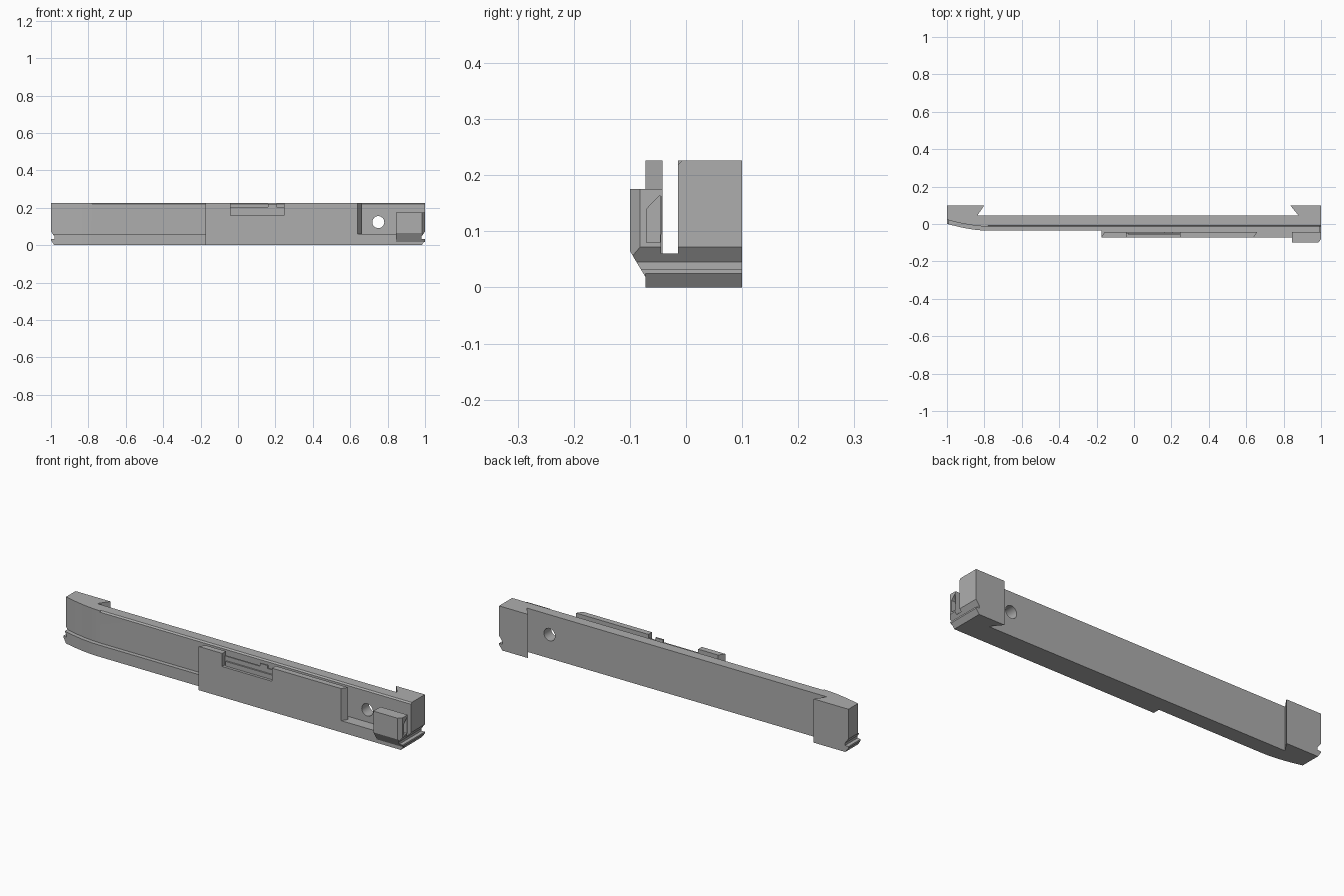
import bpy, bmesh, math
from mathutils import Vector

old = bpy.data.objects.get("Cube")
if old:
    bpy.data.objects.remove(old, do_unlink=True)

grey = bpy.data.materials.new("satin grey")
grey.use_nodes = True
colour = (0.42, 0.42, 0.42, 1)
grey.diffuse_color = colour
grey.node_tree.nodes["Principled BSDF"].inputs["Base Color"].default_value = colour

PLACE = {"x": lambda u, v, w: (w, u, v),
         "y": lambda u, v, w: (u, w, v),
         "z": lambda u, v, w: (u, v, w)}


def prism(name, outline, axis, low, high):
    """Extrude a flat outline along an axis."""
    bm = bmesh.new()
    face = bm.faces.new([bm.verts.new(PLACE[axis](u, v, low)) for u, v in outline])
    top = bmesh.ops.extrude_face_region(bm, geom=[face])["geom"]
    bmesh.ops.translate(bm, vec=Vector(PLACE[axis](0, 0, high - low)),
                        verts=[g for g in top if isinstance(g, bmesh.types.BMVert)])
    bmesh.ops.recalc_face_normals(bm, faces=bm.faces)
    mesh = bpy.data.meshes.new(name)
    bm.to_mesh(mesh)
    bm.free()
    mesh.materials.append(grey)
    obj = bpy.data.objects.new(name, mesh)
    bpy.context.collection.objects.link(obj)
    return obj


def rect(u0, v0, u1, v1):
    return [(u0, v0), (u1, v0), (u1, v1), (u0, v1)]


def cut(obj, cutter):
    """Subtract a cutter, then discard it."""
    cutter.hide_render = True
    mod = obj.modifiers.new("cut", "BOOLEAN")
    mod.operation = "DIFFERENCE"
    mod.solver = "EXACT"
    mod.object = cutter
    bpy.context.view_layer.objects.active = obj
    bpy.ops.object.modifier_apply(modifier=mod.name)
    bpy.data.objects.remove(cutter, do_unlink=True)


BACK, WALL, SLOT_Z, TOP = 0.1, 0.045, 0.06, 0.226
FRONT, PLATE_BACK = -0.072, -0.042


def body_outline(front_y, step=None):
    """Plan with dovetailed rear ends and a front swept back at the right end."""
    pts = [(1, BACK), (0.835, BACK), (0.88, WALL),
           (-0.838, WALL), (-0.8, BACK), (-1, BACK)]
    n = 8
    for i in range(n + 1):
        t = 1 - i / n
        pts.append((-0.78 - 0.22 * t, front_y + 0.037 * t ** 1.7))
    if step is not None:
        pts += [(-0.175, front_y), (-0.175, step), (1, step)]
    else:
        pts.append((1, front_y))
    return pts


# Lower body with the wider front shelf, and the upright bar above it
base = prism("base", body_outline(-0.036, FRONT), "z", 0, SLOT_Z)
bar = prism("upright_bar", body_outline(-0.014), "z", SLOT_Z, TOP)

# Front cover plate with slanted ends and a window in its top edge
plate = prism("cover_plate",
              [(-0.175, FRONT), (0.64, FRONT), (0.66, PLATE_BACK), (-0.155, PLATE_BACK)],
              "z", SLOT_Z, TOP)
cut(plate, prism("window_cutter", rect(-0.04, 0.158, 0.245, 0.3), "y", -0.1, 0))
web = prism("window_web", rect(-0.04, 0.158, 0.245, 0.205), "y", -0.05, PLATE_BACK)
sill = prism("window_sill", rect(-0.03, 0.158, 0.245, 0.182), "y", -0.058, -0.05)
tab = prism("window_tab", rect(0.16, 0.205, 0.205, 0.22), "y", -0.05, PLATE_BACK)

# Hooked end block with sloping underside and chamfered outer corner
hook = prism("end_hook",
             [(PLATE_BACK, 0.175), (-0.1, 0.175), (-0.1, 0.065), (FRONT, 0.018),
              (FRONT, SLOT_Z), (PLATE_BACK - 0.003, SLOT_Z)],
             "x", 0.845, 1)
cut(hook, prism("corner_cutter", [(0.98, -0.105), (1.01, -0.105), (1.01, -0.07)],
                "z", -0.1, 0.4))
cut(hook, prism("pocket_cutter",
                [(-0.07, 0.08), (-0.046, 0.08), (-0.046, 0.165), (-0.07, 0.14)],
                "x", 0.98, 1.1))

# Round cross hole through the bar
cut(bar, prism("hole_cutter",
               [(0.75 + 0.032 * math.cos(math.tau * i / 32),
                 0.123 + 0.032 * math.sin(math.tau * i / 32)) for i in range(32)],
               "y", -0.2, 0.2))

# Undercut groove and tapered foot at both ends
for side in (-1, 1):
    groove = [(1.03, 0.033), (0.98, 0.033), (0.98, 0.045), (1.0, 0.072), (1.03, 0.072)]
    foot = [(0.982, -0.01), (0.982, 0), (1.0, 0.025), (1.03, 0.025), (1.03, -0.01)]
    for shape in (groove, foot):
        for part in (base, bar, hook):
            if shape is foot and part is not base:
                continue
            if part is hook and side < 0:
                continue
            cut(part, prism("end_cutter", [(side * u, v) for u, v in shape],
                            "y", -0.2, 0.2))

# Small chamfer along the top front edge of the bar
cut(bar, prism("edge_cutter", [(-0.02, 0.219), (-0.014, 0.219), (-0.007, TOP),
                               (-0.007, 0.24), (-0.02, 0.24)], "x", -0.78, 1.1))

# Crisp edges with smooth curved surfaces
for obj in (base, bar):
    bpy.ops.object.select_all(action="DESELECT")
    obj.select_set(True)
    bpy.context.view_layer.objects.active = obj
    bpy.ops.object.shade_smooth_by_angle(angle=math.radians(25))
